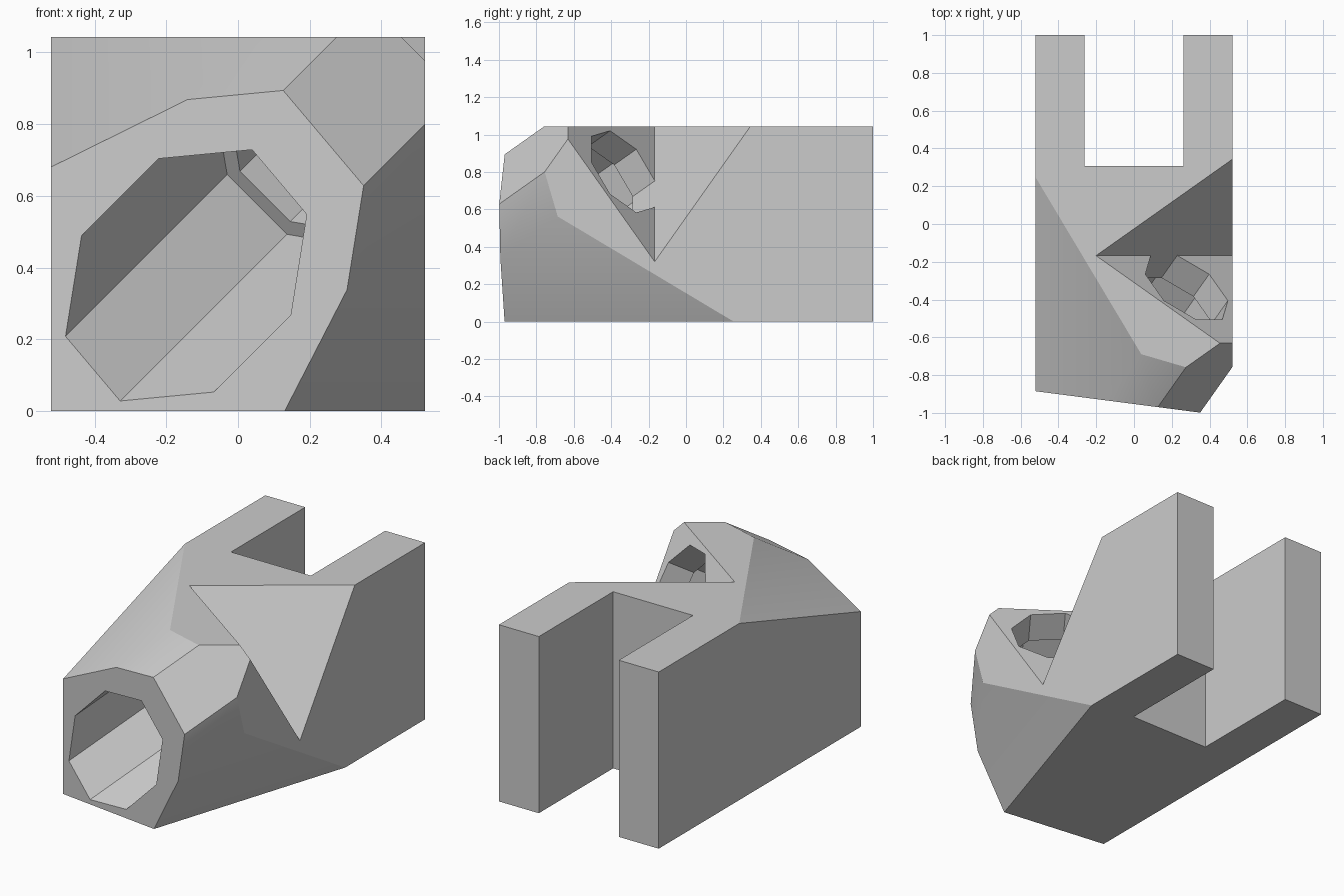
import bpy, bmesh
from math import pi, cos
from mathutils import Matrix, Vector

if "Cube" in bpy.data.objects:
    bpy.data.objects.remove(bpy.data.objects["Cube"], do_unlink=True)

# Main sizes
HALF, TOP = 0.522, 1.043
CENTRE = Vector((0.127, -0.55, 0.65))      # point on the slanted bore axis
U = Vector((1, 0, -1)).normalized()        # across the bore
D = Vector((1, 2 ** 0.5, 1)).normalized()  # along the bore
V = D.cross(U)
FRAME = Matrix((U, V, D)).transposed().to_4x4()
FRAME.translation = CENTRE

grey = bpy.data.materials.new("light grey")
grey.use_nodes = True
COLOUR = (0.6, 0.6, 0.6, 1)
grey.diffuse_color = COLOUR
grey.node_tree.nodes["Principled BSDF"].inputs["Base Color"].default_value = COLOUR


def make_object(name, bm):
    bmesh.ops.recalc_face_normals(bm, faces=bm.faces)
    mesh = bpy.data.meshes.new(name)
    bm.to_mesh(mesh)
    bm.free()
    mesh.materials.append(grey)
    obj = bpy.data.objects.new(name, mesh)
    bpy.context.collection.objects.link(obj)
    return obj


def box(low, high, frame=Matrix()):
    low, high = Vector(low), Vector(high)
    bm = bmesh.new()
    place = Matrix.Translation((low + high) / 2) @ Matrix.Diagonal((*(high - low), 1))
    bmesh.ops.create_cube(bm, size=1, matrix=frame @ place)
    return bm


def octagon_bar(apothem, start, end):
    # Octagonal bar along the bore axis, flats square to U and V
    bm = bmesh.new()
    radius = apothem / cos(pi / 8)
    place = Matrix.Translation((0, 0, (start + end) / 2)) @ Matrix.Rotation(pi / 8, 4, "Z")
    bmesh.ops.create_cone(bm, cap_ends=True, segments=8, radius1=radius, radius2=radius,
                          depth=end - start, matrix=FRAME @ place)
    return bm


def slice_off(bm, point, normal):
    geom = bm.verts[:] + bm.edges[:] + bm.faces[:]
    bmesh.ops.bisect_plane(bm, geom=geom, plane_co=point, plane_no=normal, clear_outer=True)
    bmesh.ops.holes_fill(bm, edges=[e for e in bm.edges if e.is_boundary])


# Body block, trimmed at the front and around the barrel
bm = box((-HALF, -1.3, 0), (HALF, 1, TOP))
slice_off(bm, (0, -0.953, 0), (-0.13, -1, 0))
for side in (-V, U - V, -U - V):
    side = side.normalized()
    slice_off(bm, CENTRE + side * 0.418, side)
slice_off(bm, (0.13, -0.97, 0), (0.403, -0.129, -0.216))
slice_off(bm, (-HALF, -0.885, 0.68), (-0.216, -0.129, 0.403))
body = make_object("body", bm)

# Rear slot, corner notch, wide bore and narrow outlet
EXIT, STEP, REACH = 0.303, 0.136, 0.238
cutters = [
    make_object("rear_slot_cutter", box((-0.261, 0.307, -1), (0.261, 2, 2))),
    make_object("notch_cutter", box((-2, -2, EXIT), (2, REACH, 3), FRAME)),
    make_object("bore_cutter", octagon_bar(0.284, -1.2, STEP)),
    make_object("outlet_cutter", octagon_bar(REACH + 0.001, STEP - 0.05, EXIT + 0.01)),
]
bpy.context.view_layer.objects.active = body
for cutter in cutters:
    cut = body.modifiers.new(cutter.name, "BOOLEAN")
    cut.operation = "DIFFERENCE"
    cut.solver = "EXACT"
    cut.object = cutter
    bpy.ops.object.modifier_apply(modifier=cut.name)
    bpy.data.objects.remove(cutter, do_unlink=True)

bpy.ops.object.select_all(action="DESELECT")
body.select_set(True)
bpy.ops.object.shade_smooth_by_angle(angle=pi / 6)
